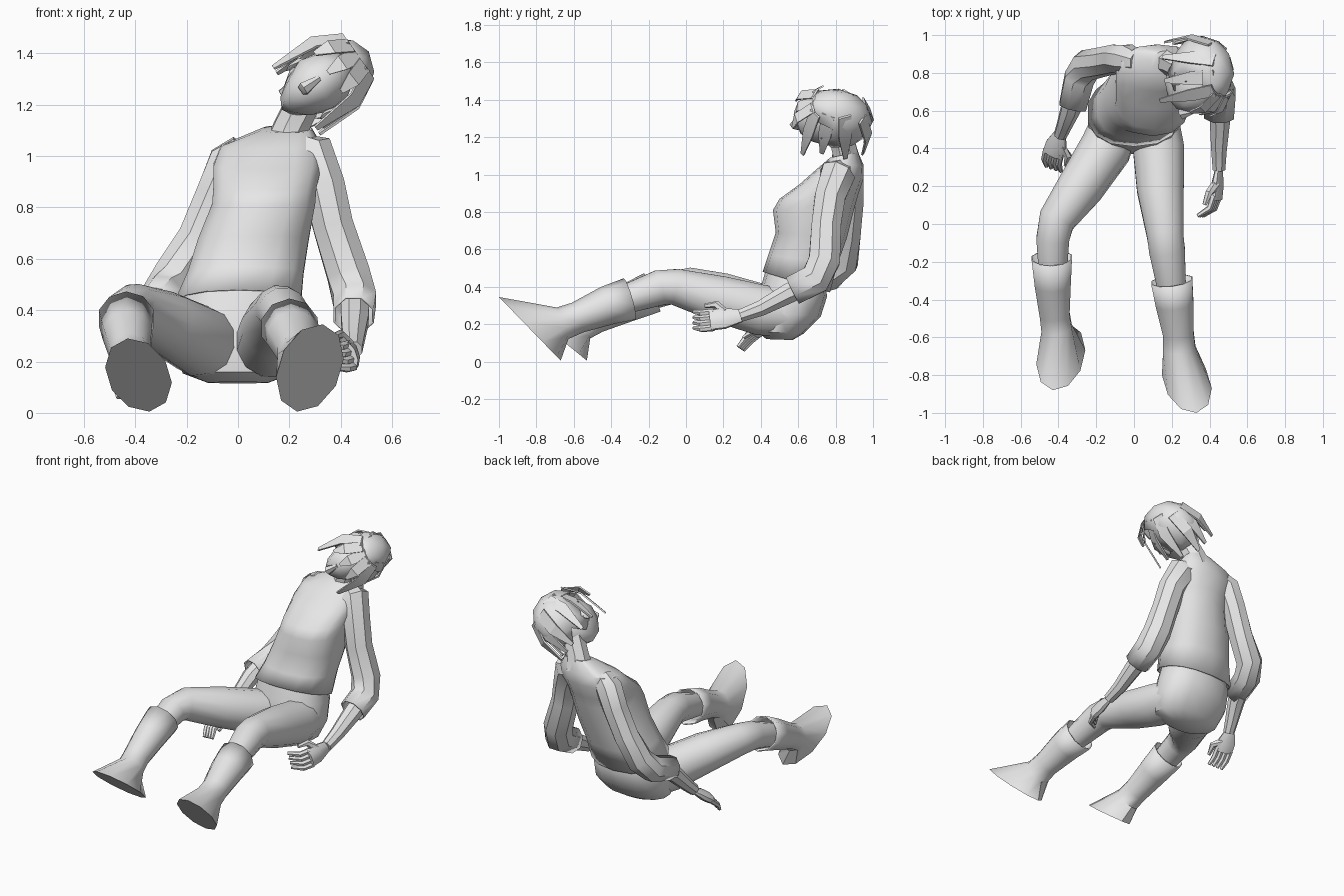
import bpy, bmesh, math
from mathutils import Vector as V, Matrix

if "Cube" in bpy.data.objects:
    bpy.data.objects.remove(bpy.data.objects["Cube"], do_unlink=True)

grey = bpy.data.materials.new("plain grey")
grey.use_nodes = True
grey.diffuse_color = (0.8, 0.8, 0.8, 1)
grey.node_tree.nodes["Principled BSDF"].inputs["Base Color"].default_value = grey.diffuse_color
X = V((1, 0, 0))


def finish(bm, name, angle=40):
    bmesh.ops.recalc_face_normals(bm, faces=bm.faces)
    mesh = bpy.data.meshes.new(name)
    bm.to_mesh(mesh)
    bm.free()
    mesh.materials.append(grey)
    obj = bpy.data.objects.new(name, mesh)
    bpy.context.collection.objects.link(obj)
    bpy.ops.object.select_all(action="DESELECT")
    obj.select_set(True)
    bpy.context.view_layer.objects.active = obj
    bpy.ops.object.shade_smooth_by_angle(angle=math.radians(angle))
    return obj


def loft(name, rings, sides=10, start=True, end=True, power=1.0, angle=40):
    """Skin a list of (centre, half width, half depth) oval rings."""
    def soft(v):
        return math.copysign(abs(v) ** power, v)
    bm = bmesh.new()
    loops = []
    for c, a, b in rings:
        turns = [math.tau * (i + 0.5) / sides for i in range(sides)]
        loops.append([bm.verts.new(c + a * soft(math.cos(t)) + b * soft(math.sin(t))) for t in turns])
    for low, high in zip(loops, loops[1:]):
        for i in range(sides):
            j = (i + 1) % sides
            bm.faces.new((low[i], low[j], high[j], high[i]))
    if start:
        bm.faces.new(loops[0][::-1])
    if end:
        bm.faces.new(loops[-1])
    return finish(bm, name, angle)


def across(direction, ref=X):
    t = direction.normalized()
    a = (ref - t * ref.dot(t)).normalized()
    return a, t.cross(a)


def path_rings(points, ref=X, flat=1.0):
    """Rings along a path of (x, y, z, radius)."""
    pts = [V(p[:3]) for p in points]
    rings = []
    for i, p in enumerate(points):
        t = pts[min(i + 1, len(pts) - 1)] - pts[max(i - 1, 0)]
        a, b = across(t, ref)
        rings.append((pts[i], a * p[3], b * p[3] * flat))
    return rings


def thicken(obj, amount=0.008):
    mod = obj.modifiers.new("cloth edge", "SOLIDIFY")
    mod.thickness = amount
    mod.offset = -1


def body_rings(sections):
    """Rings from (x, half width, front y, front z, back y, back z)."""
    rings = []
    for x, w, fy, fz, by, bz in sections:
        front, back = V((x, fy, fz)), V((x, by, bz))
        rings.append(((front + back) / 2, X * w, (back - front) / 2))
    return rings


# Shirt body, open at the hem
shirt = loft("shirt", body_rings([
    (0.0, 0.25, 0.41, 0.48, 0.77, 0.37),
    (0.03, 0.23, 0.44, 0.57, 0.81, 0.52),
    (0.06, 0.22, 0.48, 0.69, 0.86, 0.66),
    (0.1, 0.205, 0.465, 0.81, 0.9, 0.82),
    (0.105, 0.205, 0.5, 0.87, 0.92, 0.89),
    (0.115, 0.215, 0.61, 0.95, 0.95, 0.98),
    (0.13, 0.2, 0.7, 1.03, 0.95, 1.05),
    (0.19, 0.1, 0.77, 1.09, 0.92, 1.12)]), 14, start=False, power=0.85)
thicken(shirt)

# Hips
loft("trouser_seat", body_rings([
    (0.0, 0.22, 0.43, 0.5, 0.74, 0.42),
    (0.0, 0.24, 0.4, 0.4, 0.755, 0.35),
    (0.0, 0.25, 0.37, 0.27, 0.72, 0.24),
    (0.0, 0.22, 0.38, 0.16, 0.63, 0.15),
    (0.0, 0.12, 0.43, 0.12, 0.57, 0.115)]), 14, power=0.85)

# Legs and boots
legs = {
    "left": dict(
        thigh=[(0.11, 0.55, 0.26, 0.13), (0.13, 0.4, 0.275, 0.14), (0.14, 0.18, 0.335, 0.128),
               (0.165, -0.06, 0.4, 0.1), (0.175, -0.14, 0.395, 0.098), (0.21, -0.42, 0.3, 0.07)],
        boot=[(0.2, -0.3, 0.335, 0.115), (0.215, -0.42, 0.3, 0.105), (0.235, -0.58, 0.235, 0.085),
              (0.24, -0.66, 0.205, 0.09)],
        heel=(0.23, -0.67, 0.005), toe=(0.33, -1.0, 0.345)),
    "right": dict(
        thigh=[(-0.09, 0.55, 0.26, 0.13), (-0.15, 0.4, 0.28, 0.14), (-0.28, 0.2, 0.35, 0.125),
               (-0.41, 0.02, 0.405, 0.1), (-0.43, -0.08, 0.395, 0.09), (-0.43, -0.35, 0.3, 0.07)],
        boot=[(-0.435, -0.18, 0.37, 0.112), (-0.43, -0.32, 0.31, 0.1), (-0.42, -0.48, 0.235, 0.083),
              (-0.41, -0.55, 0.2, 0.085)],
        heel=(-0.345, -0.53, 0.005), toe=(-0.43, -0.88, 0.29))}
for side, leg in legs.items():
    loft(side + "_trouser_leg", path_rings(leg["thigh"]), 12)
    heel, toe = V(leg["heel"]), V(leg["toe"])
    wide, _ = across(toe - heel)
    sole = ((heel + toe) / 2, wide * 0.125, (toe - heel) / 2)
    boot = loft(side + "_boot", path_rings(leg["boot"]) + [sole], 10, start=False)
    thicken(boot)

# Sleeves and forearms
arms = {
    "left": dict(
        sleeve=[(0.2, 0.84, 1.03, 0.07), (0.285, 0.81, 1.0, 0.1), (0.335, 0.77, 0.88, 0.088),
                (0.37, 0.75, 0.73, 0.085), (0.43, 0.74, 0.54, 0.09), (0.455, 0.69, 0.44, 0.09),
                (0.45, 0.57, 0.38, 0.085)],
        forearm=[(0.455, 0.68, 0.43, 0.06), (0.455, 0.55, 0.365, 0.058), (0.45, 0.4, 0.285, 0.045),
                 (0.45, 0.29, 0.245, 0.036)]),
    "right": dict(
        sleeve=[(0.02, 0.86, 1.03, 0.06), (-0.035, 0.87, 0.98, 0.085), (-0.09, 0.875, 0.85, 0.08),
                (-0.16, 0.86, 0.68, 0.08), (-0.25, 0.84, 0.53, 0.085), (-0.29, 0.77, 0.46, 0.085),
                (-0.325, 0.62, 0.42, 0.078)],
        forearm=[(-0.3, 0.74, 0.46, 0.06), (-0.335, 0.61, 0.38, 0.055), (-0.37, 0.52, 0.28, 0.042),
                 (-0.39, 0.47, 0.23, 0.036)])}
for side, arm in arms.items():
    thicken(loft(side + "_sleeve", path_rings(arm["sleeve"]), 8, end=False))
    loft(side + "_forearm", path_rings(arm["forearm"]), 8)


def hand(side, wrist, knuckle, spread, curl):
    """Flat palm, four bent fingers and a thumb."""
    wrist, knuckle, spread, curl = V(wrist), V(knuckle), V(spread), V(curl)
    along = (knuckle - wrist).normalized()
    mid = wrist.lerp(knuckle, 0.55)
    palm = [(*wrist, 0.035), (*mid, 0.06), (*knuckle, 0.058)]
    loft(side + "_palm", path_rings(palm, spread, 0.5), 8)
    for i in range(4):
        base = knuckle + spread * (i - 1.5) * 0.03
        bend = base + along * 0.045 + curl * 0.3
        tip = bend + along * 0.03 + curl
        loft(f"{side}_finger_{i + 1}", path_rings(
            [(*(base - along * 0.02), 0.018), (*bend, 0.017), (*tip, 0.011)], spread), 6)
    root = mid + spread * 0.03
    bend = root + spread * 0.05 + along * 0.04 + curl * 0.3
    loft(side + "_thumb", path_rings(
        [(*root, 0.026), (*bend, 0.021), (*(bend + along * 0.06 + curl * 0.3), 0.012)], curl), 6)


hand("left", (0.45, 0.3, 0.245), (0.435, 0.13, 0.22), (-0.3, 0, 0.95), (-0.06, -0.01, 0.01))
hand("right", (-0.39, 0.48, 0.23), (-0.43, 0.37, 0.15), (0.85, -0.3, 0.2), (0.02, -0.015, -0.03))

# Neck
loft("neck", path_rings([(0.19, 0.86, 1.04, 0.09), (0.21, 0.85, 1.12, 0.072), (0.27, 0.82, 1.24, 0.07)]), 8)

# Head frame: crown tipped toward +x, face toward -y
up = V((0.82, 0.05, 0.57)).normalized()
fore = V((-0.12, -1, 0.05))
fore = (fore - up * fore.dot(up)).normalized()
out = up.cross(fore)
frame = Matrix((out, fore, up)).transposed()


def ovoid(name, centre, size, keep=None, taper=0.0, detail=2):
    """Ball in the head frame, narrowed toward the chin; keep filters faces."""
    bm = bmesh.new()
    bmesh.ops.create_icosphere(bm, subdivisions=detail, radius=1)
    if keep:
        drop = [f for f in bm.faces if not keep(f.calc_center_median())]
        bmesh.ops.delete(bm, geom=drop, context="FACES")
    for v in bm.verts:
        thin = 1 - taper * max(0, -v.co.z)
        local = V((v.co.x * size[0] * thin, v.co.y * size[1], v.co.z * size[2]))
        v.co = V(centre) + frame @ local
    return finish(bm, name)


face = V((0.305, 0.75, 1.275))
ovoid("head", face, (0.118, 0.165, 0.165), taper=0.35)
nose = face + fore * 0.155 - up * 0.03
loft("nose", [(nose + up * 0.05, out * 0.012, fore * 0.012),
              (nose - up * 0.025, out * 0.028, fore * 0.04),
              (nose - up * 0.04, out * 0.02, fore * 0.01)], 6)
for sign, side in ((1, "left"), (-1, "right")):
    ovoid(side + "_ear", face + out * sign * 0.115 - up * 0.02, (0.015, 0.03, 0.045), detail=1)

# Hair cap with the face left open
hair = V((0.355, 0.795, 1.3))
cap = ovoid("hair_cap", hair, (0.14, 0.195, 0.18),
            lambda c: c.z > 0.35 or (c.y < 0.25 and c.z > -0.65))
thicken(cap)


def lock(name, start, bend, tip, width):
    """Flat pointed lock of hair, given in the head frame around the hair cap."""
    pts = [hair + frame @ V(p) for p in (start, bend, tip)]
    normal = frame @ V((bend[0], bend[1], 0))
    wide = (pts[2] - pts[0]).cross(normal).normalized()
    thin = normal.normalized() * 0.007
    loft(name, [(p, wide * w, thin) for p, w in zip(pts, (width, width, width * 0.3))], 4, angle=25)


for sign, side in ((1, "left"), (-1, "right")):
    for i, (y, drop) in enumerate(((0.13, -0.16), (0.04, -0.13), (-0.07, -0.15))):
        lock(f"{side}_side_lock_{i + 1}", (sign * 0.08, y * 0.8, 0.14),
             (sign * 0.138, y, 0.03), (sign * 0.145, y * 1.15, drop), 0.05)
for i in range(3):
    x = (i - 1) * 0.075
    lock(f"back_lock_{i + 1}", (x * 0.7, -0.15, 0.1), (x, -0.19, -0.03), (x * 1.1, -0.17, -0.18), 0.052)
    lock(f"fringe_{i + 1}", (x * 0.6, 0.12, 0.14), (x, 0.2, 0.07), (x * 1.2, 0.215, 0.0), 0.045)
